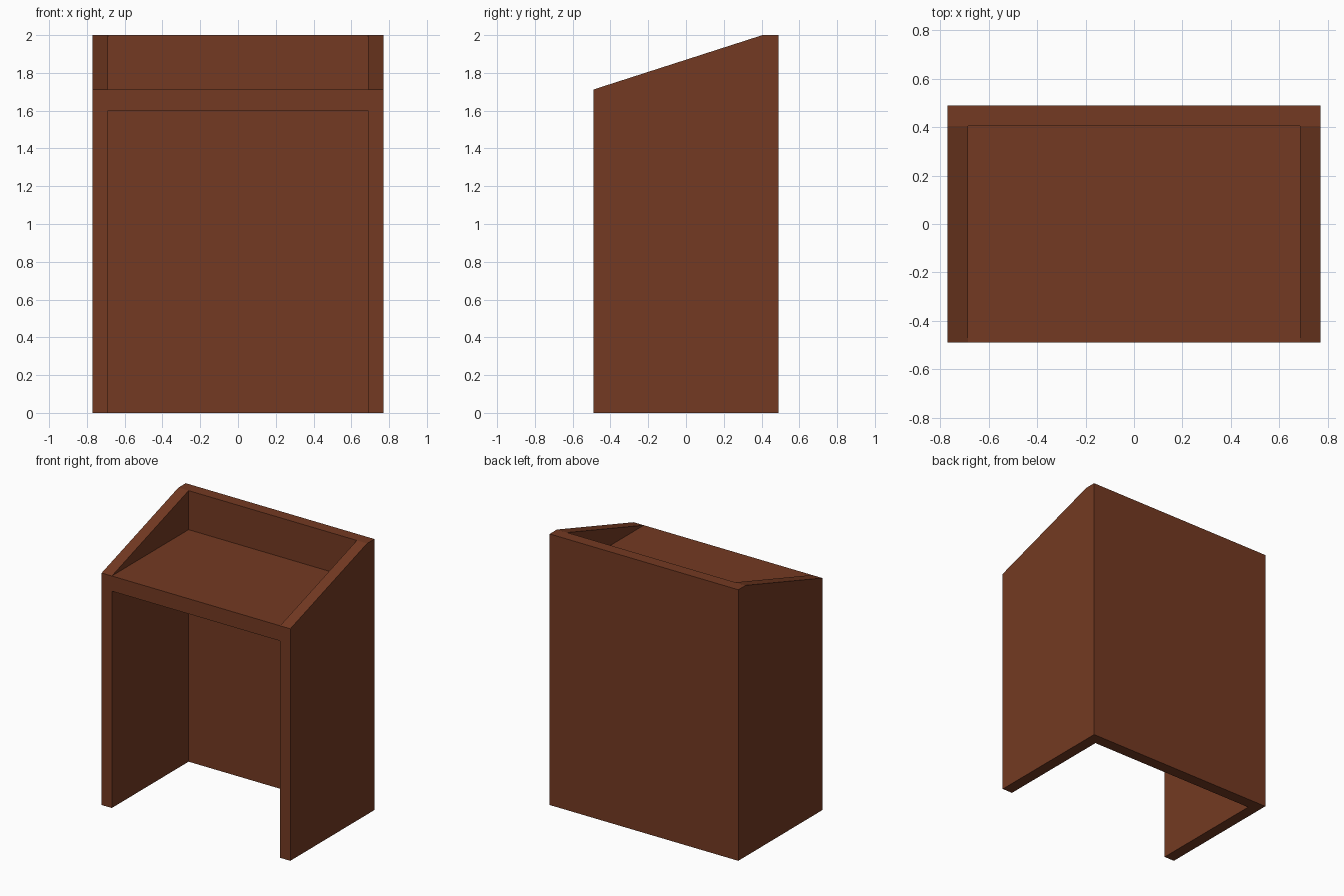
import bpy

if "Cube" in bpy.data.objects:
    bpy.data.objects.remove(bpy.data.objects["Cube"])

W, D = 0.77, 0.49          # half width, half depth
T = 0.083                  # panel thickness
BACK = D - 0.085           # inner face of the back panel
FRONT_Z, TOP_Z, SHELF_Z = 1.712, 2.0, 1.60

wood = bpy.data.materials.new("reddish brown wood")
wood.diffuse_color = (0.174, 0.042, 0.016, 1)
wood.use_nodes = True
wood.node_tree.nodes["Principled BSDF"].inputs["Base Color"].default_value = wood.diffuse_color


def extrude_x(name, profile, x0, x1):
    """Solid from a (y, z) profile, counter-clockwise seen from +x."""
    n = len(profile)
    verts = [(x, y, z) for x in (x0, x1) for y, z in profile]
    faces = [tuple(reversed(range(n))), tuple(range(n, 2 * n))]
    faces += [(i, (i + 1) % n, (i + 1) % n + n, i + n) for i in range(n)]
    mesh = bpy.data.meshes.new(name)
    mesh.from_pydata(verts, [], faces)
    mesh.materials.append(wood)
    obj = bpy.data.objects.new(name, mesh)
    bpy.context.collection.objects.link(obj)
    return obj


# Side panels with sloped tops
side = [(-D, 0), (BACK, 0), (BACK, TOP_Z), (-D, FRONT_Z)]
extrude_x("left_side_panel", side, -W, -W + T)
extrude_x("right_side_panel", side, W - T, W)

# Full-width back panel
extrude_x("back_panel", [(BACK, 0), (D, 0), (D, TOP_Z), (BACK, TOP_Z)], -W, W)

# Flat reading shelf between the sides
extrude_x("shelf", [(-D, SHELF_Z), (BACK, SHELF_Z), (BACK, FRONT_Z), (-D, FRONT_Z)],
          -W + T, W - T)
